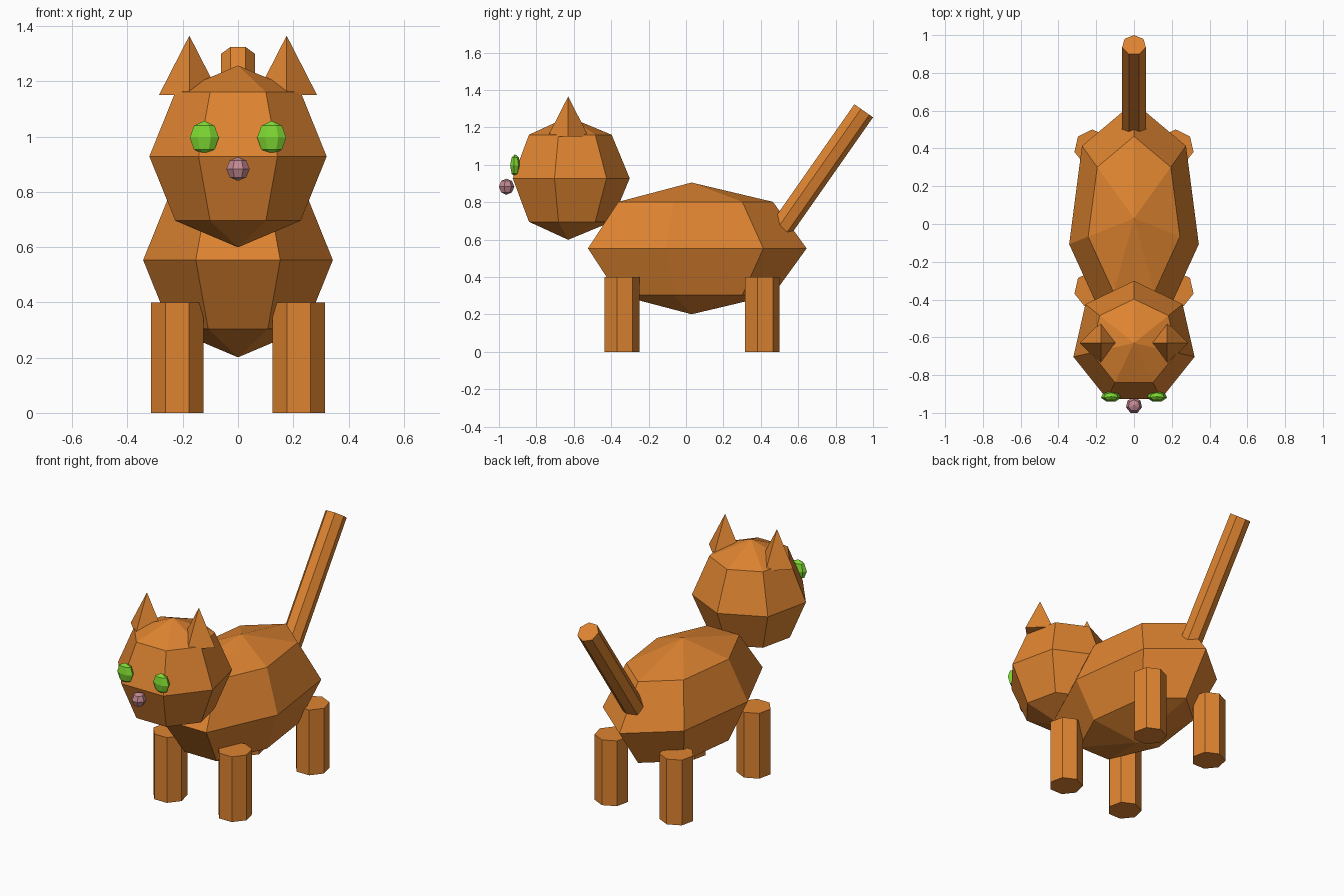
import bpy, math

if "Cube" in bpy.data.objects:
    bpy.data.objects.remove(bpy.data.objects["Cube"])

SIDES = 7


def material(name, rgb):
    m = bpy.data.materials.new(name)
    m.diffuse_color = (*rgb, 1.0)
    m.use_nodes = True
    m.node_tree.nodes["Principled BSDF"].inputs["Base Color"].default_value = m.diffuse_color
    return m


ORANGE = material("orange fur", (0.73, 0.23, 0.03))
GREEN = material("eye green", (0.21, 0.70, 0.032))
PINK = material("nose pink", (0.55, 0.25, 0.29))


def finish(name, mat):
    ob = bpy.context.object
    ob.name = name
    ob.data.materials.append(mat)
    return ob


def ball(name, loc, radii, mat):
    """Low-poly sphere with one corner pointing back (+y)."""
    bpy.ops.mesh.primitive_uv_sphere_add(segments=SIDES, ring_count=4, radius=1, location=loc)
    ob = finish(name, mat)
    # put a vertex column on +y whatever the primitive's starting angle
    v = max(ob.data.vertices, key=lambda v: math.hypot(v.co.x, v.co.y))
    turn = math.pi / 2 - math.atan2(v.co.y, v.co.x)
    c, s = math.cos(turn), math.sin(turn)
    for v in ob.data.vertices:
        x, y, z = v.co
        v.co = ((c * x - s * y) * radii[0], (s * x + c * y) * radii[1], z * radii[2])
    return ob


def post(name, loc, radius, depth, tilt=0.0):
    """Seven-sided cylinder, corner towards +y, tilted back about x."""
    bpy.ops.mesh.primitive_cylinder_add(vertices=SIDES, radius=radius, depth=depth,
                                        location=loc, rotation=(-tilt, 0, 0))
    return finish(name, ORANGE)


# Body and head
ball("body", (0, 0.03, 0.553), (0.352, 0.615, 0.352), ORANGE)
ball("head", (0, -0.63, 0.928), (0.329, 0.329, 0.329), ORANGE)

# Nose
ball("nose", (0, -0.961, 0.883), (0.0432, 0.0432, 0.0432), PINK)

for side, sx in (("left", -1), ("right", 1)):
    # Eyes
    ball(side + "_eye", (sx * 0.122, -0.914, 0.996), (0.054, 0.029, 0.061), GREEN)
    # Ears: four-sided cones with corners on the axes
    bpy.ops.mesh.primitive_cone_add(vertices=4, radius1=0.11, radius2=0, depth=0.215,
                                    location=(sx * 0.176, -0.63, 1.2575))
    finish(side + "_ear", ORANGE)
    # Legs
    for end, y in (("front", -0.347), ("back", 0.403)):
        post(f"{end}_{side}_leg", (sx * 0.22, y, 0.2), 0.0977, 0.4)

# Tail, leaning back from the rump
tilt, length = math.radians(35), 0.765
tip_y, tip_z = 0.9476, 1.2905
post("tail", (0, tip_y - math.sin(tilt) * length / 2, tip_z - math.cos(tilt) * length / 2),
     0.064, length, tilt)
